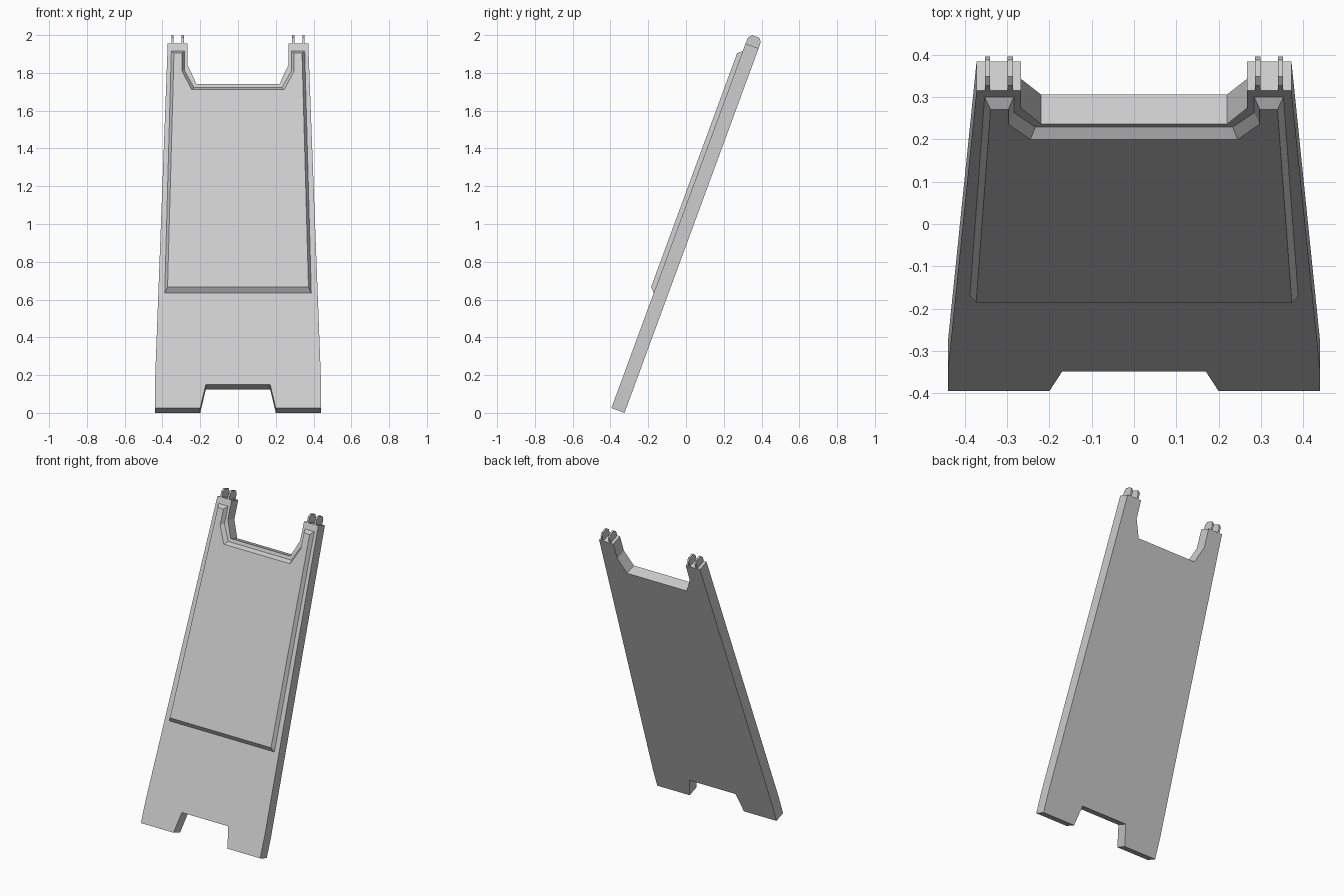
import bpy, bmesh, math

if "Cube" in bpy.data.objects:
    bpy.data.objects.remove(bpy.data.objects["Cube"])

LEAN = math.radians(69.8)      # board angle from the floor
FOOT = (0, -0.395, 0.0255)     # front bottom edge of the leaning board
THICK = 0.074


def loft(name, loops):
    """Closed solid through matching loops of 3D points, laid on the board plane."""
    bm = bmesh.new()
    rings = [[bm.verts.new(p) for p in loop] for loop in loops]
    n = len(rings[0])
    for a, b in zip(rings, rings[1:]):
        for i in range(n):
            j = (i + 1) % n
            bm.faces.new((a[i], a[j], b[j], b[i]))
    bm.faces.new(rings[0][::-1])
    bm.faces.new(rings[-1])
    bmesh.ops.recalc_face_normals(bm, faces=bm.faces[:])
    mesh = bpy.data.meshes.new(name)
    bm.to_mesh(mesh)
    bm.free()
    ob = bpy.data.objects.new(name, mesh)
    ob.location = FOOT
    ob.rotation_euler = (LEAN, 0, 0)
    bpy.context.collection.objects.link(ob)
    return ob


def outline(half, w):
    """Mirror a right-hand half outline (x, height) into a full loop at depth w."""
    full = half + [(-x, u) for x, u in reversed(half)]
    return [(x, u, w) for x, u in full]


# main board: foot notch below, handle notch above
board = [(0.17, 0.133), (0.20, 0), (0.44, 0), (0.44, 0.133), (0.372, 2.056),
         (0.267, 2.056), (0.267, 1.936), (0.22, 1.829)]
loft("board", [outline(board, -THICK), outline(board, 0)])

# raised front panel with bevelled rim
base = [(0.388, 0.65), (0.353, 2.014), (0.284, 2.014), (0.284, 1.905), (0.233, 1.807)]
face = [(0.373, 0.673), (0.339, 1.993), (0.297, 1.993), (0.297, 1.893), (0.245, 1.787)]
loft("raised_panel", [outline(base, -0.01), outline(base, 0), outline(face, 0.024)])

# hinge tabs, a pair on each upright
tab = [(2.045, 0), (2.09, -0.001), (2.11, -0.016), (2.11, -0.058),
       (2.092, -0.073), (2.045, -THICK)]
for side in (-1, 1):
    for k, x in enumerate((0.2925, 0.3465)):
        loft(f"hinge_tab_{'left' if side < 0 else 'right'}_{k + 1}",
             [[(side * x + d, u, w) for u, w in tab] for d in (-0.006, 0.006)])
